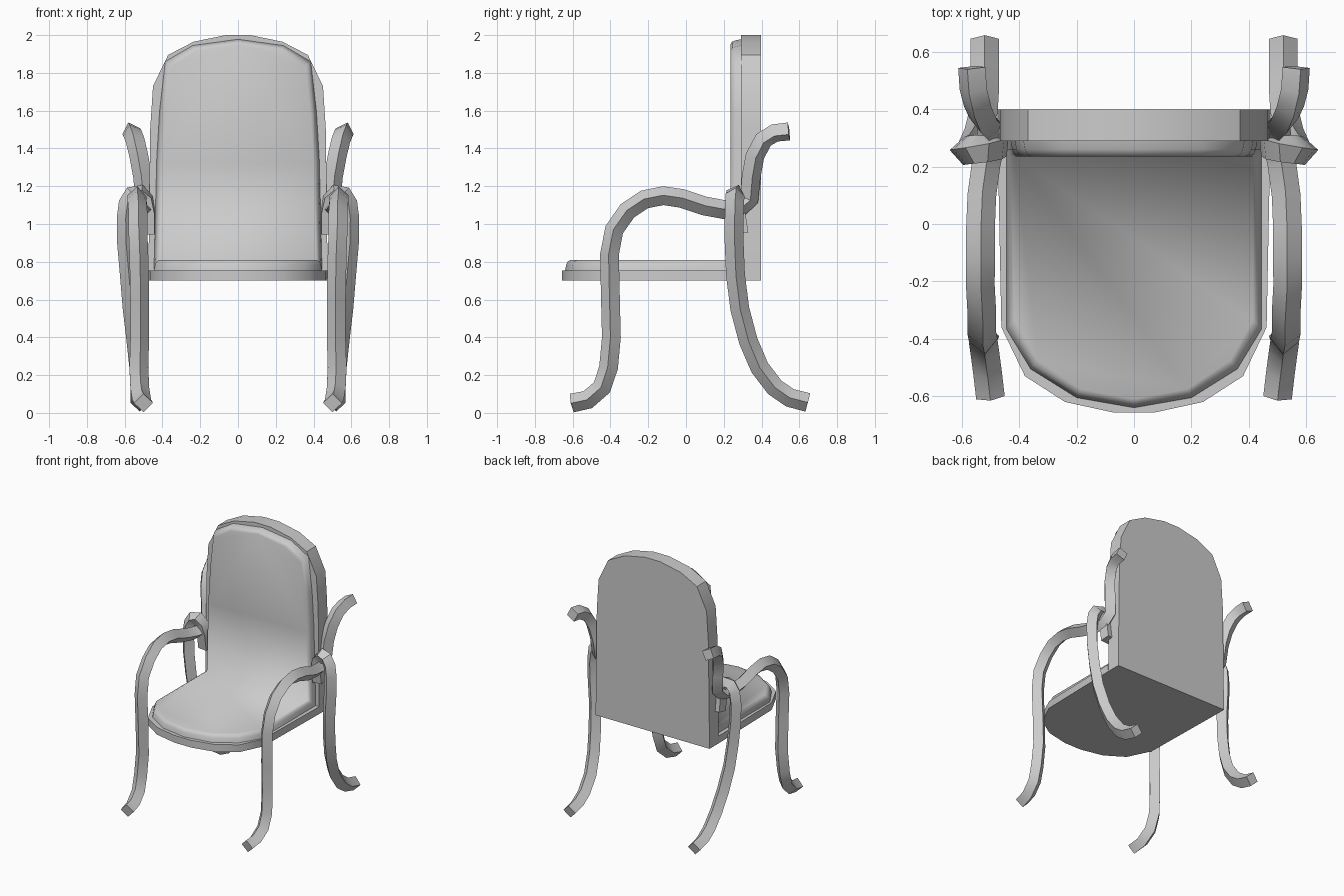
import bpy, bmesh, math
from mathutils import Vector

if "Cube" in bpy.data.objects:
    bpy.data.objects.remove(bpy.data.objects["Cube"])


def make(name, verts, faces, angle=35):
    me = bpy.data.meshes.new(name)
    me.from_pydata(verts, [], faces)
    bm = bmesh.new()
    bm.from_mesh(me)
    bmesh.ops.recalc_face_normals(bm, faces=bm.faces)
    bm.to_mesh(me)
    bm.free()
    ob = bpy.data.objects.new(name, me)
    bpy.context.collection.objects.link(ob)
    bpy.ops.object.select_all(action='DESELECT')
    ob.select_set(True)
    bpy.context.view_layer.objects.active = ob
    bpy.ops.object.shade_smooth_by_angle(angle=math.radians(angle))
    return ob


def bridge(rings, n):
    """Side faces joining closed rings of n vertices."""
    return [(r * n + i, r * n + (i + 1) % n, (r + 1) * n + (i + 1) % n, (r + 1) * n + i)
            for r in range(rings - 1) for i in range(n)]


def slab(name, half, a, b, place):
    """Symmetric outline (right half given) extruded from a to b."""
    loop = half + [(-x, v) for x, v in reversed(half)]
    n = len(loop)
    verts = [place(x, v, d) for d in (a, b) for x, v in loop]
    return make(name, verts, bridge(2, n) + [tuple(range(n)), tuple(range(n, 2 * n))])


def tube(name, path, r=0.05):
    """Sweep a diamond section along a path and mirror it to the left."""
    pts = [Vector(p) for p in path]
    side = Vector((1, 0, 0))
    verts = []
    for i, p in enumerate(pts):
        t = (pts[min(i + 1, len(pts) - 1)] - pts[max(i - 1, 0)]).normalized()
        side = (side - t * side.dot(t)).normalized()
        up = t.cross(side)
        verts += [p + side * r, p + up * r, p - side * r, p - up * r]
    n = len(verts)
    ob = make(name, verts, bridge(len(pts), 4) + [(0, 1, 2, 3), (n - 4, n - 3, n - 2, n - 1)])
    m = ob.modifiers.new("mirror", 'MIRROR')
    m.use_mirror_merge = False
    return ob


# Back and seat boards
slab("back_board",
     [(0.475, 0.70), (0.465, 1.50), (0.45, 1.73), (0.37, 1.895), (0.235, 1.965), (0.065, 2.0)],
     0.29, 0.398, lambda x, v, d: (x, d, v))
slab("seat_board",
     [(0.475, 0.29), (0.462, -0.36), (0.38, -0.53), (0.24, -0.62), (0.07, -0.657)],
     0.70, 0.755, lambda x, v, d: (x, v, d))

# Upholstery: one L-shaped pad covering seat and back
seat_half = [(0, -0.64), (0.2, -0.605), (0.36, -0.505), (0.445, -0.365)]
back_half = [(0.43, 1.35), (0.415, 1.6), (0.385, 1.86), (0.24, 1.945), (0, 1.978)]


def pad_ring(inset, h):
    s = 1 - inset / 0.44
    half = [(x * s, y + inset, 0.755 + h) for x, y in seat_half]
    half.append((0.445 * s, 0.29 - h, 0.755 + h))
    half += [(x * s, 0.29 - h, z - inset) for x, z in back_half]
    return half + [(-x, y, z) for x, y, z in reversed(half[1:-1])]


rings = [pad_ring(*p) for p in ((0, 0), (0.006, 0.03), (0.014, 0.047), (0.03, 0.055))]
m, k = len(rings[0]), len(seat_half)
o = m * (len(rings) - 1)
caps = [tuple(o + i for i in list(range(k + 1)) + list(range(m - k, m))),
        tuple(o + i for i in range(k, m - k + 1))]
make("seat_and_back_pad", sum(rings, []), bridge(len(rings), m) + caps, 120)

# Front legs flowing into the arms and the rear curl
tube("front_leg_and_arm", [
    (0.50, -0.605, 0.052), (0.51, -0.52, 0.07), (0.52, -0.445, 0.135), (0.525, -0.41, 0.24),
    (0.52, -0.395, 0.40), (0.52, -0.40, 0.60), (0.525, -0.405, 0.84), (0.53, -0.38, 0.97),
    (0.53, -0.31, 1.07), (0.535, -0.22, 1.13), (0.535, -0.12, 1.15), (0.535, -0.02, 1.135),
    (0.53, 0.10, 1.095), (0.515, 0.21, 1.075), (0.50, 0.28, 1.08), (0.495, 0.335, 1.13),
    (0.505, 0.345, 1.25), (0.525, 0.365, 1.36), (0.545, 0.41, 1.445), (0.56, 0.47, 1.482),
    (0.565, 0.545, 1.49)])

# Rear legs looping over the arms
tube("rear_leg_with_loop", [
    (0.52, 0.645, 0.055), (0.52, 0.55, 0.08), (0.52, 0.47, 0.135), (0.525, 0.39, 0.24),
    (0.54, 0.33, 0.38), (0.56, 0.285, 0.55), (0.575, 0.262, 0.73), (0.59, 0.255, 0.90),
    (0.592, 0.255, 1.03), (0.582, 0.257, 1.11), (0.555, 0.26, 1.155), (0.52, 0.262, 1.163),
    (0.488, 0.266, 1.13), (0.475, 0.275, 1.06), (0.475, 0.292, 0.95)])
